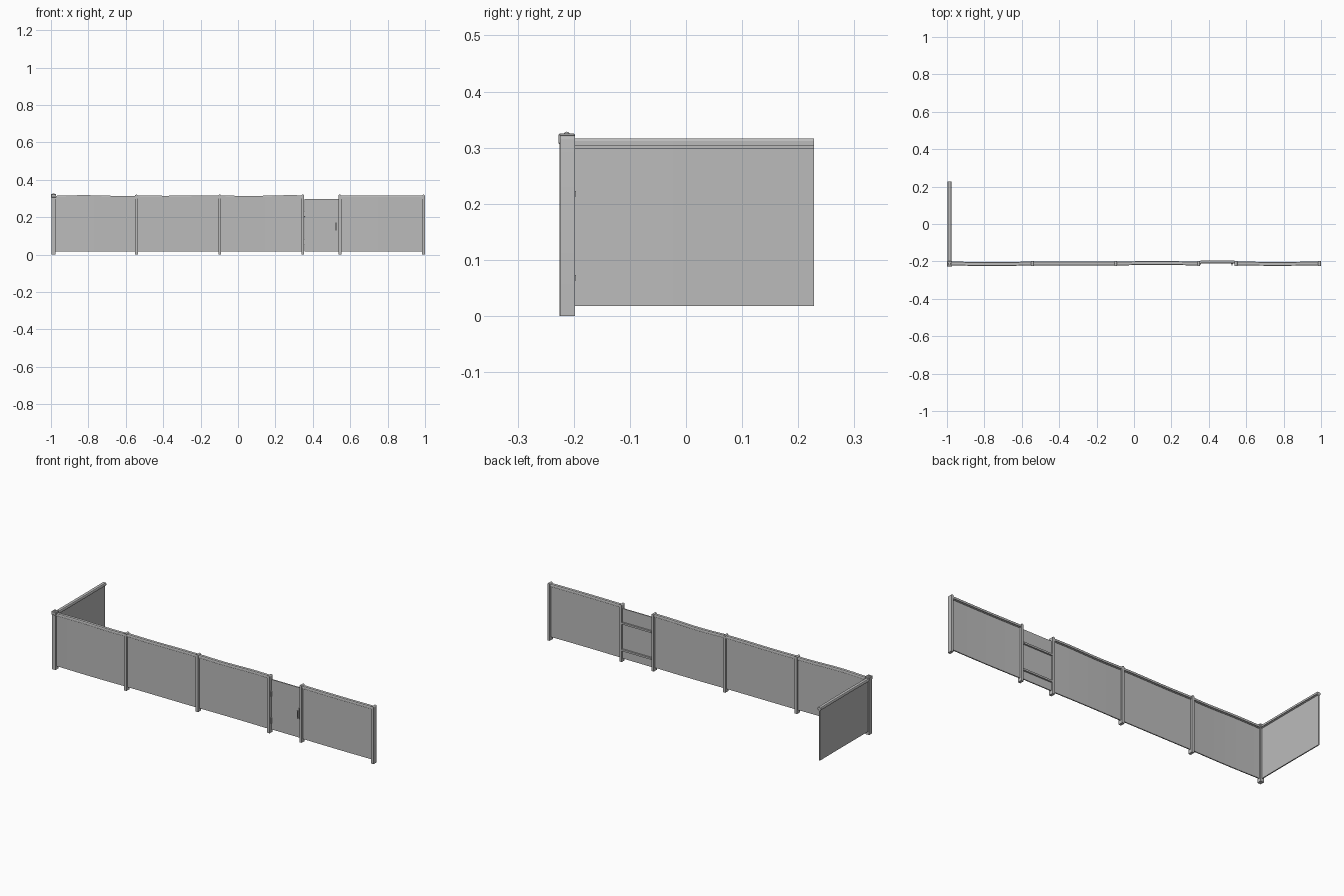
import bpy, bmesh, math
from mathutils import Vector

cube = bpy.data.objects.get("Cube")
if cube:
    bpy.data.objects.remove(cube, do_unlink=True)

GREY = (0.5, 0.5, 0.5, 1)
mat = bpy.data.materials.new("fence grey")
mat.use_nodes = True
mat.diffuse_color = GREY
mat.node_tree.nodes["Principled BSDF"].inputs["Base Color"].default_value = GREY

Y = -0.211            # centre line of the long run
X_SIDE = -0.987       # centre line of the short return


def finish(name, bm, smooth=False):
    bmesh.ops.recalc_face_normals(bm, faces=bm.faces)
    mesh = bpy.data.meshes.new(name)
    bm.to_mesh(mesh)
    bm.free()
    mesh.materials.append(mat)
    ob = bpy.data.objects.new(name, mesh)
    bpy.context.collection.objects.link(ob)
    if smooth:
        bpy.ops.object.select_all(action='DESELECT')
        ob.select_set(True)
        bpy.context.view_layer.objects.active = ob
        bpy.ops.object.shade_smooth_by_angle(angle=math.radians(30))
    return ob


def box(name, xs, ys, zs, bevel=0):
    bm = bmesh.new()
    bmesh.ops.create_cube(bm, size=1)
    lo, hi = (Vector(c) for c in zip(xs, ys, zs))
    for v in bm.verts:
        v.co = Vector(a + (b - a) * (t + 0.5) for a, b, t in zip(lo, hi, v.co))
    if bevel:
        bmesh.ops.bevel(bm, geom=bm.edges[:], offset=bevel, segments=1, affect='EDGES')
    return finish(name, bm)


def sweep(name, profile, path, across):
    """Carry a closed (offset, height) profile along a path."""
    bm = bmesh.new()
    rings = [[bm.verts.new(p + across * o + Vector((0, 0, h))) for o, h in profile]
             for p in path]
    n = len(profile)
    for a, b in zip(rings, rings[1:]):
        for i in range(n):
            bm.faces.new((a[i], a[(i + 1) % n], b[(i + 1) % n], b[i]))
    bm.faces.new(rings[0])
    bm.faces.new(rings[-1])
    return finish(name, bm, True)


def rect(half, z0, z1):
    return [(-half, z0), (half, z0), (half, z1), (-half, z1)]


# Capping rail: chamfered top over a narrower lower lip
half_rail = [(0.006, 0.299), (0.006, 0.303), (0.0105, 0.303), (0.0105, 0.312), (0.008, 0.316)]
RAIL = half_rail + [(-o, h) for o, h in reversed(half_rail)]
PANEL = rect(0.003, 0.018, 0.302)


def bay(label, start, end, across, bow, lift):
    """Panel bowed sideways with a slightly warped rail on top."""
    start, end = Vector(start), Vector(end)
    steps = 20
    bent, warped = [], []
    for i in range(steps + 1):
        t = i / steps
        p = start.lerp(end, t) + across * bow * math.sin(math.pi * t)
        bent.append(p)
        warped.append(p + Vector((0, 0, lift * math.sin(2 * math.pi * (t - 0.1)))))
    sweep(label + "_panel", PANEL, bent, across)
    sweep(label + "_rail", RAIL, warped, across)


# Panels and rails
BAYS = [("first_bay", -0.975, -0.543, -0.003, 0.002),
        ("second_bay", -0.543, -0.098, 0, -0.001),
        ("third_bay", -0.098, 0.346, 0.002, -0.002),
        ("end_bay", 0.545, 0.99, -0.002, 0)]
for label, x0, x1, bow, lift in BAYS:
    bay(label, (x0, Y, 0), (x1, Y, 0), Vector((0, 1, 0)), bow, lift)
bay("side_bay", (X_SIDE, -0.2, 0), (X_SIDE, 0.228, 0), Vector((1, 0, 0)), 0.001, 0)

# Slim posts with rounded heads
arch = [(0.0075 * math.cos(a), 0.314 + 0.0075 * math.sin(a))
        for a in (math.pi * i / 8 for i in range(9))]
outline = [(-0.0075, 0), (0.0075, 0)] + arch
for i, x in enumerate((-0.543, -0.098, 0.346, 0.545, 0.9915)):
    path = [Vector((x, Y + s * 0.0135, 0)) for s in (-1, 1)]
    sweep(f"slim_post_{i + 1}", outline, path, Vector((1, 0, 0)))

# Corner post with square cap and small finial
box("corner_post", (-0.997, -0.975), (-0.225, -0.2), (0, 0.31))
box("corner_cap", (-1, -0.972), (-0.227, -0.198), (0.306, 0.325), 0.002)
bm = bmesh.new()
bmesh.ops.create_uvsphere(bm, u_segments=12, v_segments=8, radius=0.006)
for v in bm.verts:
    v.co += Vector((-0.986, -0.2125, 0.3225))
finish("corner_finial", bm, True)

# Gate with rear bars, hinges and handle
box("gate_panel", (0.355, 0.538), (-0.211, -0.205), (0.018, 0.298))
for label, z in (("lower", 0.068), ("upper", 0.218)):
    box(f"gate_{label}_bar", (0.355, 0.536), (-0.205, -0.196), (z - 0.005, z + 0.005))
    box(f"gate_{label}_hinge", (0.352, 0.359), (-0.216, -0.208), (z - 0.016, z + 0.016), 0.001)
box("handle_plate", (0.519, 0.529), (-0.213, -0.211), (0.122, 0.182))
for i, z in enumerate((0.132, 0.168)):
    box(f"handle_stub_{i + 1}", (0.522, 0.526), (-0.22, -0.212), (z - 0.002, z + 0.002))
box("handle_grip", (0.521, 0.527), (-0.223, -0.219), (0.128, 0.172), 0.001)
